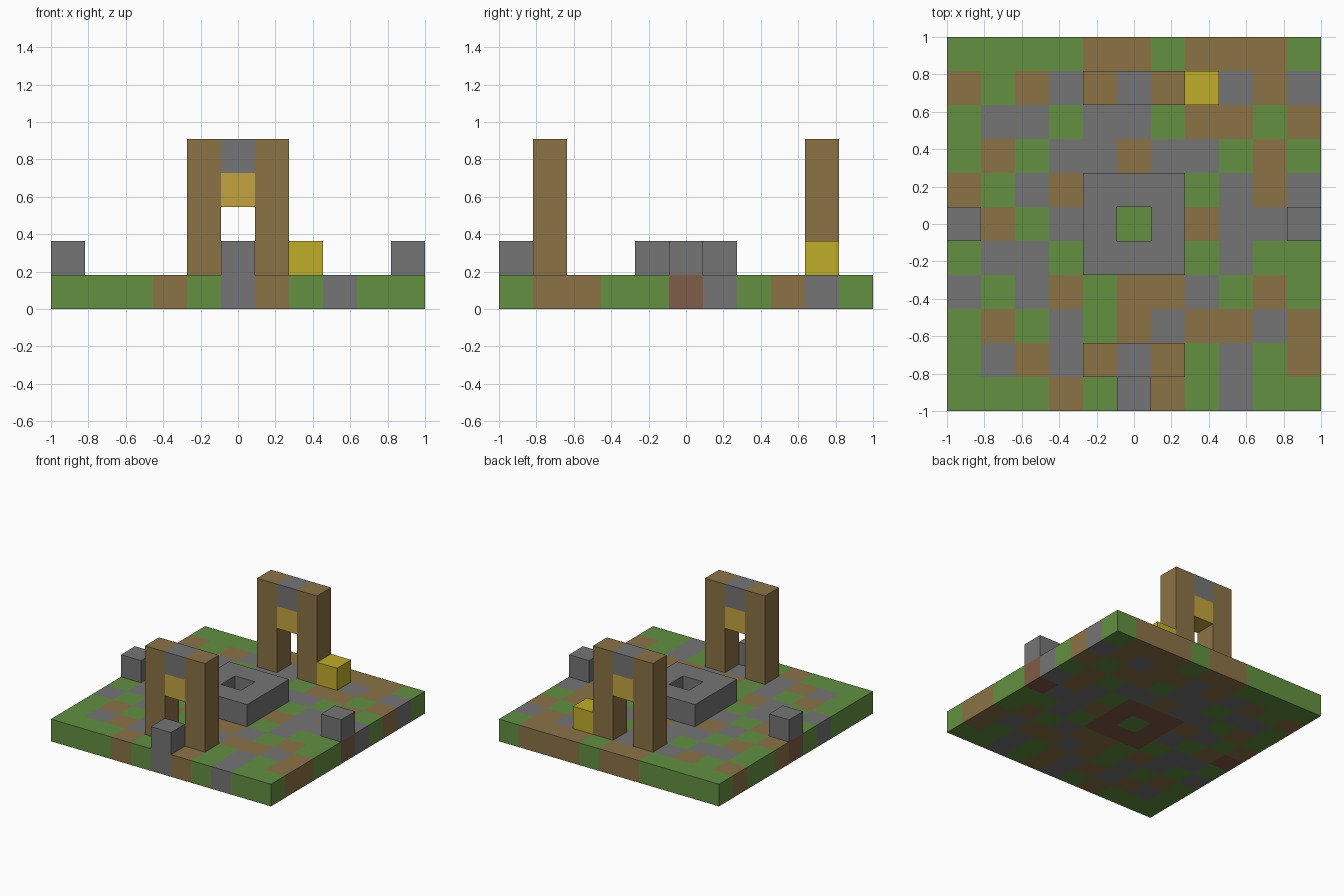
import bpy
import bmesh

cube = bpy.data.objects.get("Cube")
if cube:
    bpy.data.objects.remove(cube, do_unlink=True)

N = 11            # cells per side
C = 2 / N         # cell size


def linear(v):
    v /= 255
    return v / 12.92 if v <= 0.04045 else ((v + 0.055) / 1.055) ** 2.4


def material(name, *rgb):
    mat = bpy.data.materials.new(name)
    mat.use_nodes = True
    colour = [linear(v) for v in rgb] + [1]
    mat.diffuse_color = colour
    bsdf = next(n for n in mat.node_tree.nodes if n.type == "BSDF_PRINCIPLED")
    bsdf.inputs["Base Color"].default_value = colour
    return mat


grass = material("grass green", 98, 144, 65)
earth = material("earth brown", 139, 115, 70)
stone = material("stone grey", 117, 117, 117)
clay = material("clay red", 128, 92, 70)
lamp = material("lamp gold", 196, 164, 62)
yellow = material("chest yellow", 192, 173, 43)


def finish(name, bm, mats):
    mesh = bpy.data.meshes.new(name)
    bm.to_mesh(mesh)
    bm.free()
    for mat in mats:
        mesh.materials.append(mat)
    obj = bpy.data.objects.new(name, mesh)
    bpy.context.collection.objects.link(obj)
    return obj


def slab(name, cells, z_top, mats, layout):
    """One-cell-thick tiled slab; spaces in the layout are holes."""
    bm = bmesh.new()
    bmesh.ops.create_grid(bm, x_segments=cells, y_segments=cells, size=cells * C / 2)
    holes = []
    for face in bm.faces:
        mid = face.calc_center_median()
        col = int(mid.x / C + cells / 2)
        row = cells - 1 - int(mid.y / C + cells / 2)
        key = layout[row][col]
        if key == " ":
            holes.append(face)
        else:
            face.material_index = "GBSR".index(key)
    bmesh.ops.delete(bm, geom=holes, context="FACES")
    obj = finish(name, bm, mats)
    obj.location.z = z_top
    mod = obj.modifiers.new("thickness", "SOLIDIFY")
    mod.thickness = C
    mod.offset = -1
    return obj


def block(name, col, row, level, mat, height=1):
    """Box on the cell grid; col and row count from the middle cell."""
    bm = bmesh.new()
    bmesh.ops.create_cube(bm, size=1)
    bmesh.ops.scale(bm, vec=(C, C, C * height), verts=bm.verts)
    obj = finish(name, bm, [mat])
    obj.location = (col * C, row * C, (level + height / 2) * C)
    return obj


# Patchwork ground, listed from back to front
ground = [
    "GGGGBBGBBBG",
    "BGBSBSBBSBS",
    "GSSGSSGBBGB",
    "GBGSSBSSGBG",
    "BGSBRRRGSBS",
    "RBGSRGRBSSR",
    "GSSGRRRGSGG",
    "SGSBGBBSGBG",
    "GBGSGBSBBSB",
    "GSBSBSBGSGB",
    "GGGBGSBGSGG",
]
slab("ground", N, C, [grass, earth, stone, clay], ground)

# Central well ring with an open middle
slab("well_ring", 3, 2 * C, [grass, earth, stone, clay], ["SSS", "S S", "SSS"])

# Gate at the front and back: two posts, keystone and hanging lamp
for place, row in (("front", -4), ("back", 4)):
    for side, col in (("right", -1), ("left", 1)):
        block(f"{place}_gate_{side}_post", col, row, 1, earth, 4)
    block(f"{place}_gate_keystone", 0, row, 4, stone)
    block(f"{place}_gate_lamp", 0, row, 3, lamp)

# Single blocks on the edges, and the chest beside the back gate
block("front_edge_stone", 0, -5, 1, stone)
block("right_edge_stone", -5, 0, 1, stone)
block("left_edge_stone", 5, 0, 1, stone)
block("chest", 2, 4, 1, yellow)
